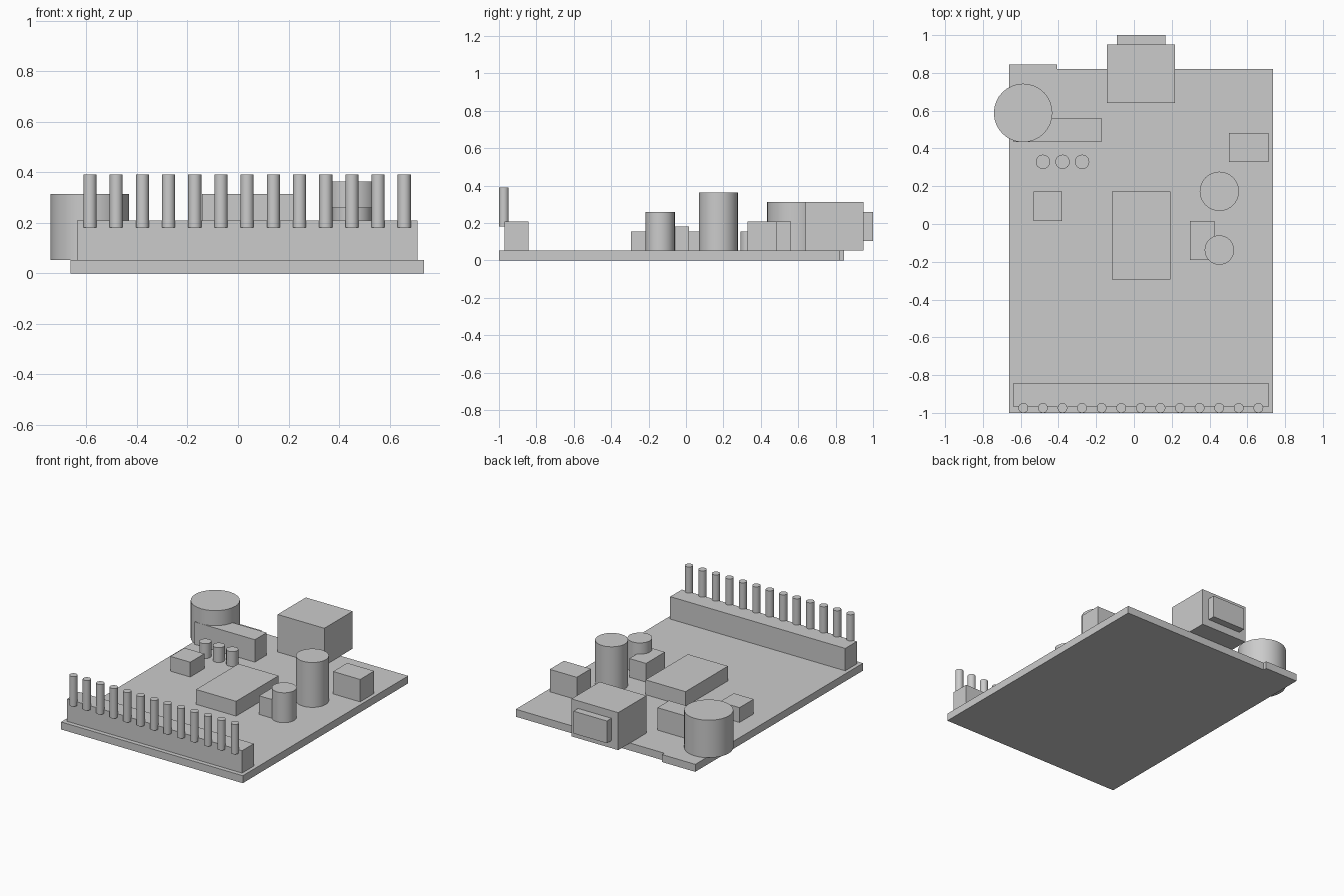
import bpy
import bmesh
from mathutils import Matrix

if "Cube" in bpy.data.objects:
    bpy.data.objects.remove(bpy.data.objects["Cube"])

TOP = 0.052  # upper face of the circuit board


def finish(name, bm):
    bmesh.ops.recalc_face_normals(bm, faces=bm.faces[:])
    mesh = bpy.data.meshes.new(name)
    bm.to_mesh(mesh)
    bm.free()
    obj = bpy.data.objects.new(name, mesh)
    bpy.context.collection.objects.link(obj)
    return obj


def prism(name, outline, z0, z1):
    bm = bmesh.new()
    face = bm.faces.new([bm.verts.new((x, y, z0)) for x, y in outline])
    top = bmesh.ops.extrude_face_region(bm, geom=[face], use_keep_orig=True)["geom"]
    verts = [g for g in top if isinstance(g, bmesh.types.BMVert)]
    bmesh.ops.translate(bm, vec=(0, 0, z1 - z0), verts=verts)
    return finish(name, bm)


def box(name, x0, x1, y0, y1, z1, z0=TOP):
    return prism(name, [(x0, y0), (x1, y0), (x1, y1), (x0, y1)], z0, z1)


def cylinder(name, x, y, r, z1, z0=TOP, sides=32):
    bm = bmesh.new()
    bmesh.ops.create_cone(bm, cap_ends=True, segments=sides, radius1=r, radius2=r,
                          depth=z1 - z0, matrix=Matrix.Translation((x, y, (z0 + z1) / 2)))
    obj = finish(name, bm)
    bpy.ops.object.select_all(action='DESELECT')
    obj.select_set(True)
    bpy.context.view_layer.objects.active = obj
    bpy.ops.object.shade_smooth_by_angle()
    return obj


# Board with a small tab on its rear left edge
prism("circuit_board", [(-0.663, -1), (0.737, -1), (0.737, 0.82), (-0.407, 0.82),
                        (-0.407, 0.845), (-0.663, 0.845)], 0, TOP)

# Pin header along the front edge
box("pin_header", -0.637, 0.711, -0.97, -0.842, 0.208)
for i in range(13):
    cylinder(f"header_pin_{i + 1}", -0.586 + i * 0.1037, -0.974, 0.026, 0.39, 0.182)

# Rear socket and its protruding mouth
box("rear_socket", -0.143, 0.217, 0.64, 0.95, 0.313)
box("socket_mouth", -0.091, 0.166, 0.95, 1.0, 0.26, 0.105)

# Rectangular chips and blocks
box("main_chip", -0.117, 0.192, -0.295, 0.172, 0.155)
box("small_chip", -0.533, -0.38, 0.017, 0.172, 0.155)
box("rear_connector", -0.637, -0.173, 0.433, 0.562, 0.208)
box("side_block", 0.503, 0.711, 0.328, 0.483, 0.208)
box("crystal", 0.296, 0.425, -0.191, 0.017, 0.182)

# Round components
cylinder("buzzer", -0.587, 0.588, 0.155, 0.313)
cylinder("large_capacitor", 0.452, 0.173, 0.104, 0.364)
cylinder("small_capacitor", 0.452, -0.138, 0.078, 0.26)
for i in range(3):
    cylinder(f"indicator_light_{i + 1}", -0.482 + i * 0.1037, 0.329, 0.038, 0.155)
